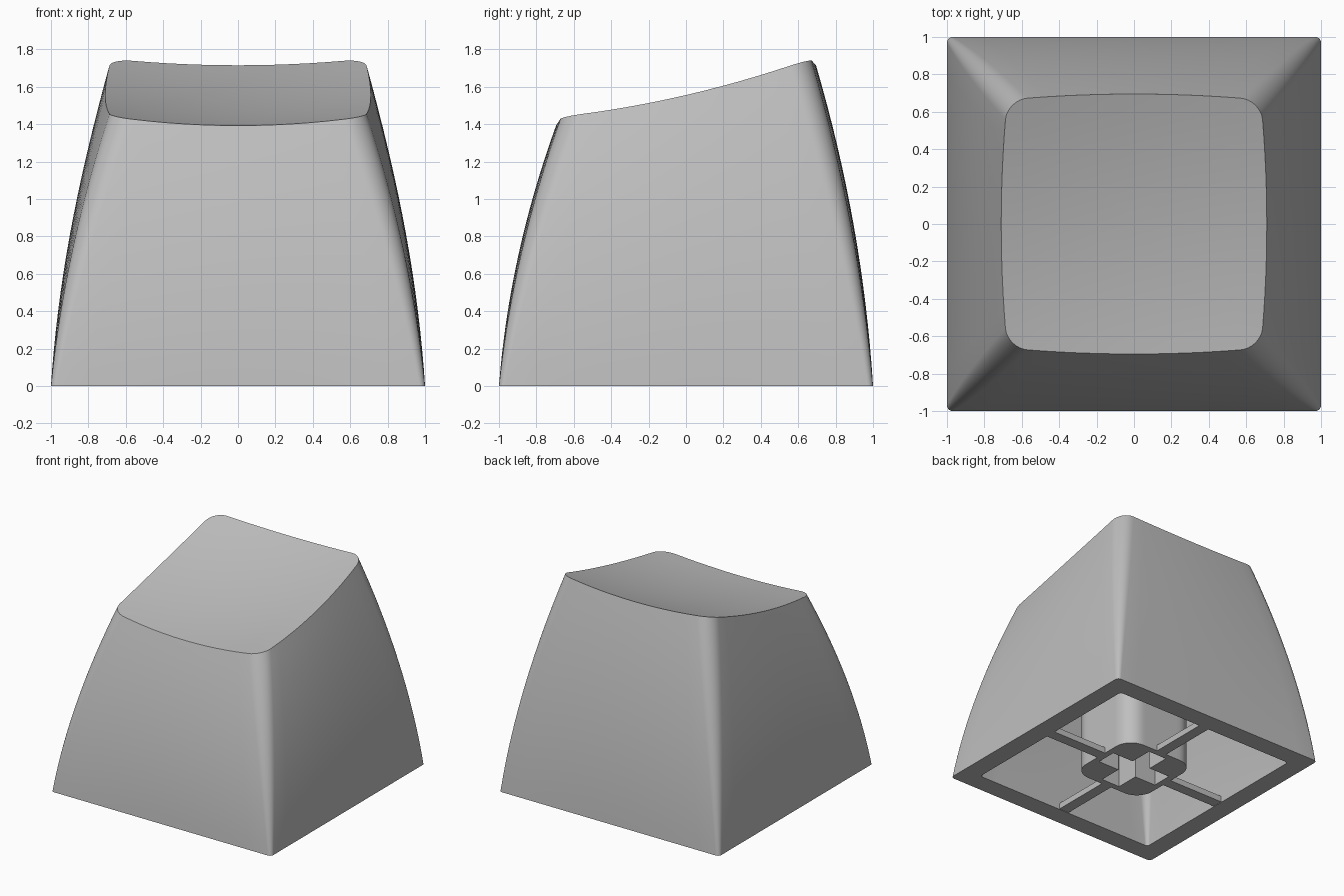
import bpy, bmesh, math

if "Cube" in bpy.data.objects:
    bpy.data.objects.remove(bpy.data.objects["Cube"], do_unlink=True)

grey = bpy.data.materials.new("light_grey_plastic")
grey.use_nodes = True
color = (0.52, 0.52, 0.52, 1)
grey.diffuse_color = color
grey.node_tree.nodes["Principled BSDF"].inputs["Base Color"].default_value = color


def outline(radius, bulge, edge_steps=12, arc_steps=8):
    """Rounded unit square, counter-clockwise, with sides bowed by bulge."""
    pts = []
    s = 1 - radius
    for k in range(4):
        quarter = [(1, -s + 2 * s * i / edge_steps) for i in range(edge_steps)]
        for i in range(arc_steps):
            a = math.pi / 2 * i / arc_steps
            quarter.append((s + radius * math.cos(a), s + radius * math.sin(a)))
        for x, y in quarter:
            x, y = x * (1 - bulge * y * y), y * (1 - bulge * x * x)
            for _ in range(k):
                x, y = -y, x
            pts.append((x, y))
    return pts


def dish(x, y):
    """Height of the sloping, hollowed top."""
    return 1.505 + 0.232 * y + 0.1 * (x * x + y * y)


def finish(name, bm, smooth=True):
    bmesh.ops.recalc_face_normals(bm, faces=bm.faces)
    mesh = bpy.data.meshes.new(name)
    bm.to_mesh(mesh)
    bm.free()
    mesh.materials.append(grey)
    obj = bpy.data.objects.new(name, mesh)
    bpy.context.collection.objects.link(obj)
    if smooth:
        shade(obj)
    return obj


def shade(obj):
    bpy.ops.object.select_all(action='DESELECT')
    obj.select_set(True)
    bpy.context.view_layer.objects.active = obj
    bpy.ops.object.shade_smooth_by_angle(angle=math.radians(32))


def loft(name, rings, smooth=True):
    """Skin a list of point rings and close both ends."""
    bm = bmesh.new()
    loops = [[bm.verts.new(p) for p in ring] for ring in rings]
    n = len(loops[0])
    for a, b in zip(loops, loops[1:]):
        for i in range(n):
            j = (i + 1) % n
            bm.faces.new((a[i], a[j], b[j], b[i]))
    bm.faces.new(loops[0][::-1])
    bm.faces.new(loops[-1])
    return finish(name, bm, smooth)


def box(name, center, size):
    bm = bmesh.new()
    bmesh.ops.create_cube(bm, size=1)
    bmesh.ops.scale(bm, vec=size, verts=bm.verts)
    bmesh.ops.translate(bm, vec=center, verts=bm.verts)
    return finish(name, bm, False)


def wall_rings(width, height, steps=16):
    """Curved tapering walls from the base up, then the dished top inward."""
    top = [(x * 0.71, y * 0.695) for x, y in outline(0.16, 0.045)]
    rings = []
    for k in range(steps + 1):
        t = k / steps
        f = 0.35 * t + 0.65 * t * t
        sx, sy = 1 - 0.29 * f, 1 - 0.305 * f
        rings.append([(x * sx * width, y * sy * width, t * height * dish(*p))
                      for (x, y), p in zip(outline(0.03 + 0.13 * t, 0.045 * t), top)])
    for s in (0.85, 0.7, 0.55, 0.4, 0.25, 0.1):
        rings.append([(x * s * width, y * s * width, height * dish(x * s, y * s))
                      for x, y in top])
    return rings


# Hollow shell: inner surface, base rim and outer surface in one skin
loft("cap_shell", wall_rings(0.84, 0.75)[::-1] + wall_rings(1, 1))

# Central stem with a cross-shaped socket
stem = loft("stem", [[(x * 0.33, y * 0.33, z) for x, y in outline(0.45, 0)]
                     for z in (0.003, 1.2)])
arm, half = 0.28, 0.085
corner = [(arm, -half), (arm, half), (half, half)]
cross = []
for k in range(4):
    for x, y in corner:
        for _ in range(k):
            x, y = -y, x
        cross.append((x, y))
cutter = loft("socket_cutter", [[(x, y, z) for x, y in cross] for z in (-0.1, 0.5)], False)
cutter.hide_render = True
cut = stem.modifiers.new("socket", 'BOOLEAN')
cut.operation = 'DIFFERENCE'
cut.solver = 'EXACT'
cut.object = cutter
bpy.ops.object.select_all(action='DESELECT')
stem.select_set(True)
bpy.context.view_layer.objects.active = stem
bpy.ops.object.modifier_apply(modifier=cut.name)
bpy.data.objects.remove(cutter, do_unlink=True)
shade(stem)

# Thin ribs joining the stem to the walls
for side, sign in (("left", 1), ("right", -1)):
    box(side + "_rib", (sign * 0.58, 0, 0.028), (0.53, 0.09, 0.05))
for side, sign in (("back", 1), ("front", -1)):
    box(side + "_rib", (0, sign * 0.58, 0.028), (0.09, 0.53, 0.05))
